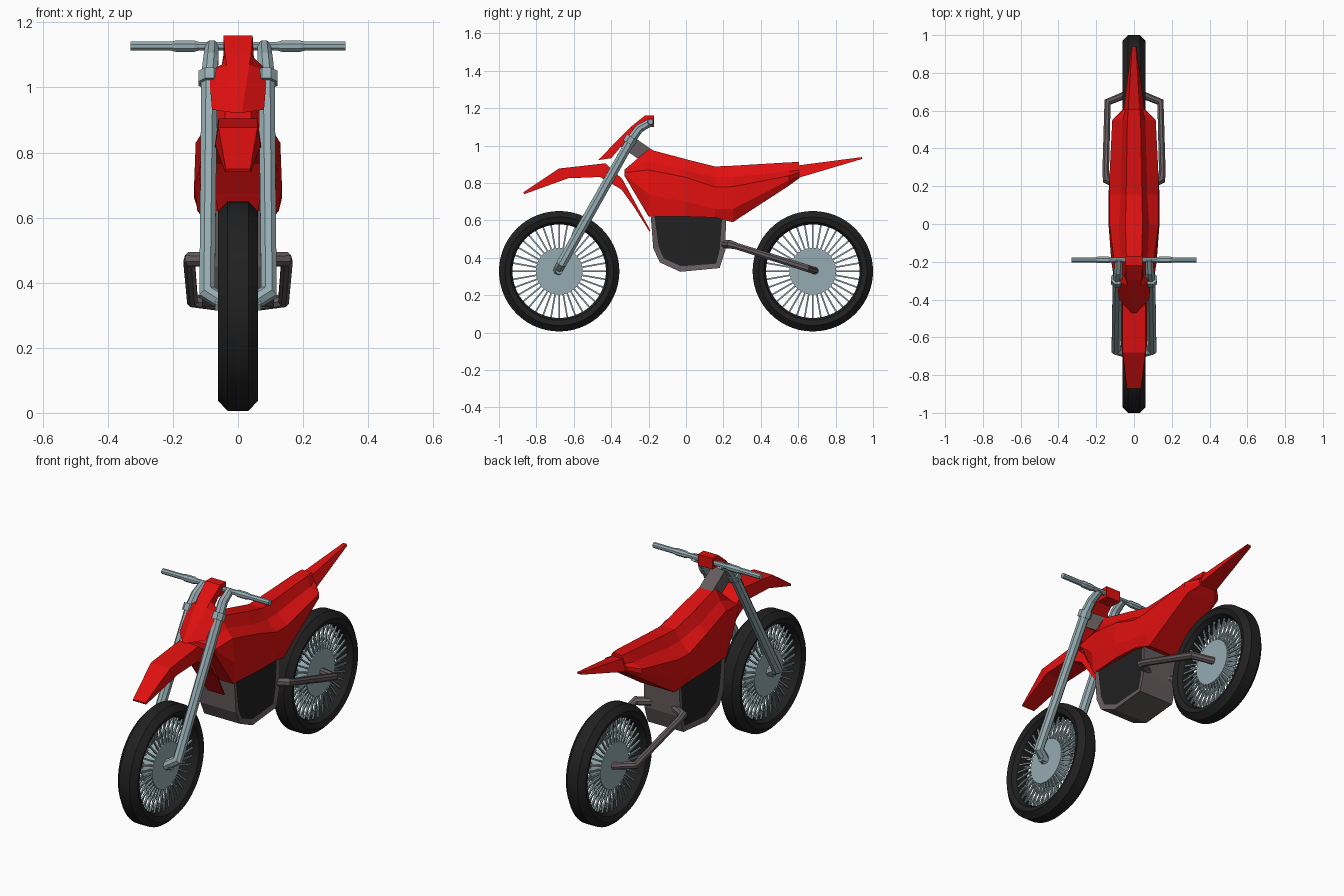
import bpy, bmesh, math
from mathutils import Vector, Matrix

if "Cube" in bpy.data.objects:
    bpy.data.objects.remove(bpy.data.objects["Cube"])


def material(name, rgb):
    m = bpy.data.materials.new(name)
    m.use_nodes = True
    m.diffuse_color = (*rgb, 1)
    m.node_tree.nodes["Principled BSDF"].inputs["Base Color"].default_value = (*rgb, 1)
    return m


RED = material("bright red", (0.75, 0.005, 0.005))
STEEL = material("blue grey steel", (0.30, 0.41, 0.44))
FRAME = material("warm grey frame", (0.13, 0.105, 0.11))
BLACK = material("rubber black", (0.015, 0.015, 0.015))


def finish(name, bm, mats, mirror=False, smooth=False):
    bmesh.ops.recalc_face_normals(bm, faces=bm.faces)
    mesh = bpy.data.meshes.new(name)
    bm.to_mesh(mesh)
    bm.free()
    for m in mats:
        mesh.materials.append(m)
    ob = bpy.data.objects.new(name, mesh)
    bpy.context.collection.objects.link(ob)
    if mirror:
        ob.modifiers.new("mirror", 'MIRROR')
    if smooth:
        bpy.ops.object.select_all(action='DESELECT')
        ob.select_set(True)
        bpy.context.view_layer.objects.active = ob
        bpy.ops.object.shade_smooth_by_angle(angle=math.radians(25))
    return ob


def skin(bm, rings, caps=True, loop=False):
    """Join rings of points with quads."""
    vs = [[bm.verts.new(p) for p in ring] for ring in rings]
    n = len(vs[0])
    pairs = list(zip(vs, vs[1:])) + ([(vs[-1], vs[0])] if loop else [])
    for a, b in pairs:
        for i in range(n):
            j = (i + 1) % n
            bm.faces.new((a[i], a[j], b[j], b[i]))
    if caps:
        bm.faces.new(vs[0])
        bm.faces.new(vs[-1])


def tube(bm, path, radii, sides=8):
    """Sweep a polygon along a path, mitred at the bends."""
    pts = [Vector(p) for p in path]
    if not isinstance(radii, (list, tuple)):
        radii = [radii] * len(pts)
    rings = []
    for i, p in enumerate(pts):
        a = (p - pts[i - 1]).normalized() if i else (pts[1] - p).normalized()
        b = (pts[i + 1] - p).normalized() if i < len(pts) - 1 else a
        t = (a + b).normalized()
        ref = Vector((1, 0, 0)) if abs((pts[-1] - pts[0]).normalized().x) < 0.7 else Vector((0, 0, 1))
        u = (ref - t * ref.dot(t)).normalized()
        v = t.cross(u)
        rings.append([p + radii[i] * (u * math.cos(k) + v * math.sin(k))
                      for k in (math.tau * (s + 0.5) / sides for s in range(sides))])
    skin(bm, rings)


def tube_part(name, path, radii, mat, sides=8, mirror=True):
    bm = bmesh.new()
    tube(bm, path, radii, sides)
    return finish(name, bm, [mat], mirror)


def shell(name, stations, mat):
    """Loft of four-cornered sections: top half width, y, z, bottom half width, y, z."""
    bm = bmesh.new()
    skin(bm, [[(-tw, ty, tz), (tw, ty, tz), (bw, by, bz), (-bw, by, bz)]
              for tw, ty, tz, bw, by, bz in stations])
    return finish(name, bm, [mat])


# Wheels: tyre, hub and spokes, shared by front and rear
AXLE_Y, AXLE_Z = 0.678, 0.328


def revolve(name, profile, mat, segments=56):
    bm = bmesh.new()
    rings = []
    for s in range(segments):
        a = math.tau * s / segments
        rings.append([(x, r * math.cos(a), r * math.sin(a)) for r, x in profile])
    skin(bm, rings, caps=False, loop=True)
    return finish(name, bm, [mat], smooth=True)


half = [(0.25, 0.03), (0.262, 0.052), (0.29, 0.062), (0.322, 0.032)]
tyre = revolve("front_tyre", half + [(r, -x) for r, x in reversed(half)], BLACK)
hub = revolve("front_hub", [(0.001, 0.035), (0.125, 0.035), (0.125, -0.035), (0.001, -0.035)], STEEL)

bm = bmesh.new()
SPOKES = 36
for s in range(SPOKES):
    a = math.tau * s / SPOKES
    c, d = math.cos(a), math.sin(a)
    for side in (-1, 1):
        tube(bm, [(side * 0.028, 0.12 * c, 0.12 * d), (side * 0.018, 0.255 * c, 0.255 * d)], 0.006, 4)
spokes = finish("front_spokes", bm, [STEEL])

for ob in (tyre, hub, spokes):
    ob.location = (0, -AXLE_Y, AXLE_Z)
    rear = ob.copy()
    rear.name = ob.name.replace("front", "rear")
    rear.location.y = AXLE_Y
    bpy.context.collection.objects.link(rear)

# Fork legs, clamps and handlebar
tube_part("fork_legs", [(0.03, -0.685, 0.33), (0.095, -0.665, 0.37), (0.088, -0.29, 1.035),
                        (0.083, -0.25, 1.09), (0.08, -0.185, 1.127)],
          [0.026, 0.029, 0.027, 0.025, 0.022], STEEL)
tube_part("fork_clamps", [(0.088, -0.307, 1.012), (0.088, -0.288, 1.045)], 0.036, STEEL)
tube_part("axle_ends", [(0.03, -AXLE_Y, 0.335), (0.07, -AXLE_Y, 0.335)], 0.024, STEEL, 6)
tube_part("handlebar", [(0, -0.19, 1.127), (0.12, -0.19, 1.127), (0.135, -0.19, 1.127),
                        (0.19, -0.19, 1.127), (0.205, -0.19, 1.127), (0.33, -0.19, 1.127)],
          [0.014, 0.014, 0.019, 0.019, 0.015, 0.015], STEEL)
tube_part("steering_head", [(0, -0.33, 1.03), (0, -0.17, 0.92)], 0.058, FRAME, 4, mirror=False)

# Front number plate and mudguard
shell("front_plate", [(0.045, -0.17, 1.16, 0.045, -0.17, 1.098),
                      (0.045, -0.22, 1.16, 0.045, -0.24, 1.098),
                      (0.04, -0.295, 1.10, 0.05, -0.275, 1.07),
                      (0.035, -0.325, 1.07, 0.09, -0.30, 1.05),
                      (0.012, -0.47, 0.922, 0.08, -0.40, 0.932)], RED)
shell("front_mudguard", [(0.038, -0.87, 0.75, 0.04, -0.865, 0.74),
                         (0.06, -0.68, 0.877, 0.07, -0.63, 0.825),
                         (0.06, -0.43, 0.905, 0.07, -0.46, 0.832),
                         (0.06, -0.34, 0.82, 0.07, -0.345, 0.765),
                         (0.06, -0.275, 0.70, 0.07, -0.28, 0.675),
                         (0.05, -0.19, 0.545, 0.05, -0.195, 0.54)], RED)

# Bodywork: y, then half-section points from belly to seat top
sections = [
    (-0.33, (0.08, 0.84), (0.10, 0.848), (0.09, 0.855), (0.05, 0.865), (0.04, 0.87)),
    (-0.2, (0.11, 0.62), (0.12, 0.74), (0.105, 0.87), (0.07, 0.92), (0.04, 0.98)),
    (0.0, (0.125, 0.62), (0.135, 0.70), (0.13, 0.83), (0.08, 0.865), (0.045, 0.927)),
    (0.155, (0.12, 0.615), (0.135, 0.66), (0.13, 0.778), (0.07, 0.83), (0.042, 0.888)),
    (0.25, (0.105, 0.59), (0.13, 0.66), (0.13, 0.78), (0.068, 0.832), (0.04, 0.892)),
    (0.55, (0.09, 0.785), (0.115, 0.815), (0.115, 0.838), (0.06, 0.862), (0.035, 0.91)),
    (0.605, (0.05, 0.825), (0.06, 0.84), (0.058, 0.855), (0.045, 0.87), (0.03, 0.912)),
]
bm = bmesh.new()
skin(bm, [[(x, y, z) for x, z in pts] + [(-x, y, z) for x, z in reversed(pts)]
          for y, *pts in sections])
finish("bodywork", bm, [RED])
shell("rear_mudguard", [(0.03, 0.57, 0.89, 0.055, 0.57, 0.805),
                        (0.03, 0.61, 0.895, 0.055, 0.61, 0.83),
                        (0.01, 0.94, 0.938, 0.014, 0.94, 0.928)], RED)

# Engine block with recessed dark side covers
outline = [(-0.19, 0.64), (-0.175, 0.45), (-0.14, 0.375), (-0.03, 0.325),
           (0.18, 0.345), (0.21, 0.44), (0.215, 0.64)]
bm = bmesh.new()
skin(bm, [[(x, y, z) for y, z in outline] for x in (-0.11, 0.11)])
bmesh.ops.recalc_face_normals(bm, faces=bm.faces)
covers = [f for f in bm.faces if abs(f.normal.x) > 0.9]
bmesh.ops.inset_individual(bm, faces=covers, thickness=0.03, depth=-0.006)
for f in covers:
    f.material_index = 1
finish("engine", bm, [FRAME, BLACK])

# Swingarm
tube_part("swingarm", [(0.06, 0.19, 0.472), (0.145, 0.235, 0.472), (0.15, 0.27, 0.462),
                       (0.14, 0.645, 0.345), (0.03, 0.69, 0.33)],
          [0.022, 0.024, 0.019, 0.021, 0.02], FRAME)
